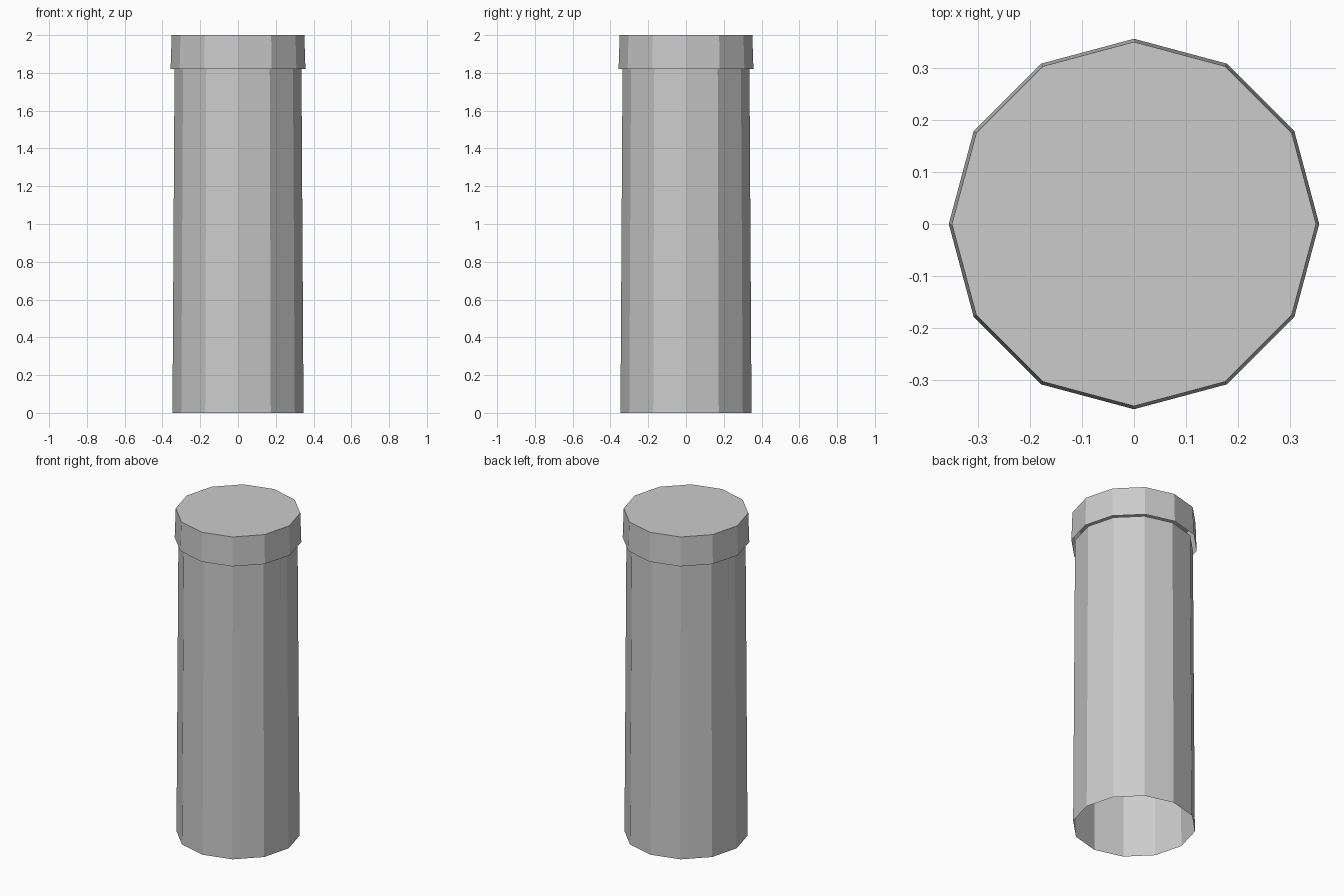
import bpy, bmesh
from math import cos, sin, pi

if "Cube" in bpy.data.objects:
    bpy.data.objects.remove(bpy.data.objects["Cube"])

SIDES = 12


def tapered_shell(name, z0, r0, z1, r1, top=False):
    """Open twelve-sided tapered tube, optionally closed at the top."""
    bm = bmesh.new()

    def ring(z, r):
        return [bm.verts.new((r * cos(2 * pi * i / SIDES), r * sin(2 * pi * i / SIDES), z))
                for i in range(SIDES)]

    low, high = ring(z0, r0), ring(z1, r1)
    for i in range(SIDES):
        j = (i + 1) % SIDES
        bm.faces.new((low[i], low[j], high[j], high[i]))
    if top:
        bm.faces.new(high)
    mesh = bpy.data.meshes.new(name)
    bm.to_mesh(mesh)
    bm.free()
    obj = bpy.data.objects.new(name, mesh)
    bpy.context.collection.objects.link(obj)
    return obj


# Slightly tapered hollow body, open at the bottom
tapered_shell("body", 0.0, 0.347, 1.82, 0.336)
# Wider lid with a closed top
tapered_shell("lid", 1.82, 0.357, 2.0, 0.351, top=True)
